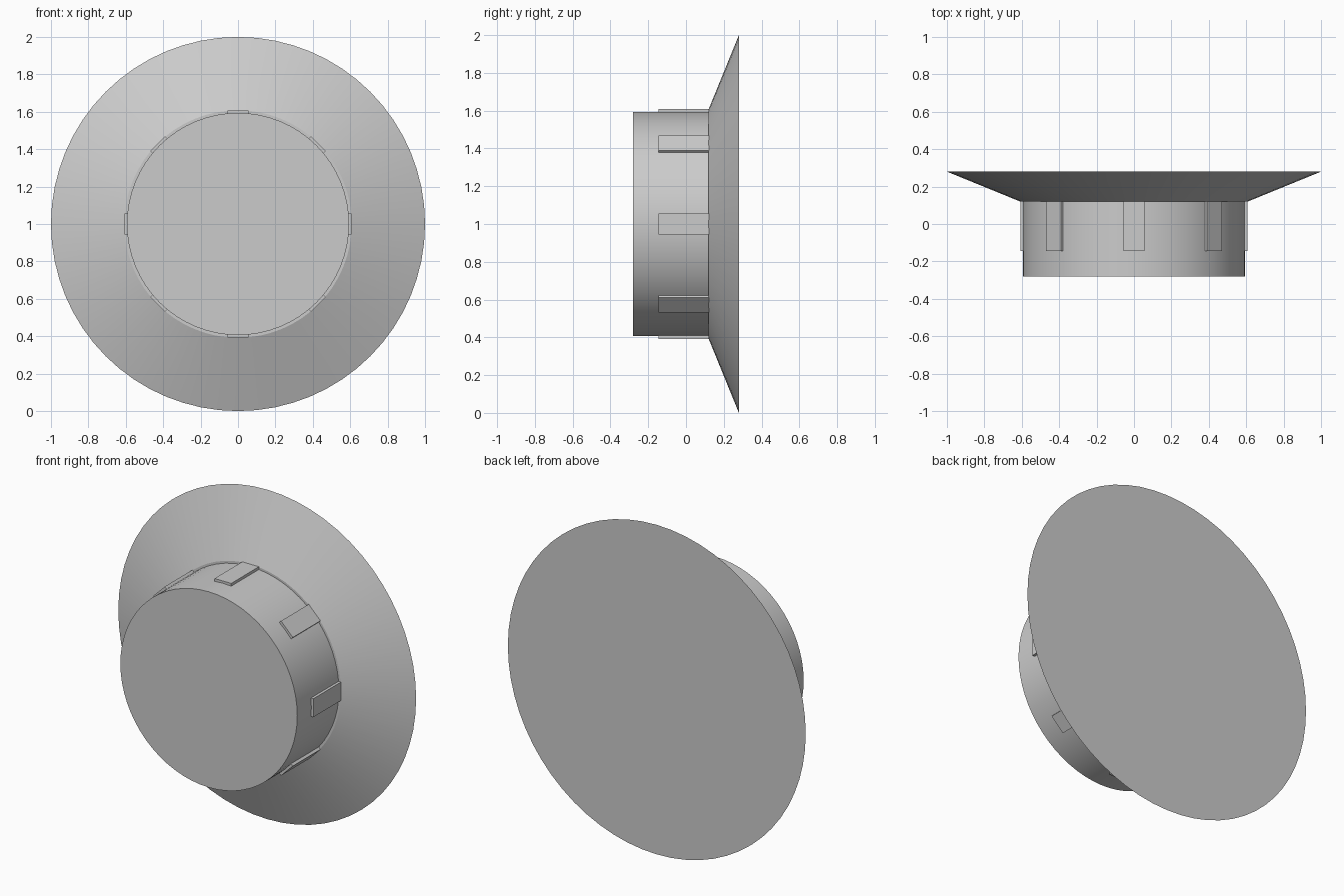
import bpy
import math
from mathutils import Matrix, Vector

SEGMENTS = 64
CENTRE = Vector((0, 0, 1))

cube = bpy.data.objects.get("Cube")
if cube:
    bpy.data.objects.remove(cube, do_unlink=True)

grey = bpy.data.materials.new("light_grey")
grey.use_nodes = True
colour = (0.6, 0.6, 0.6, 1)
grey.diffuse_color = colour
grey.node_tree.nodes["Principled BSDF"].inputs["Base Color"].default_value = colour


def round_part(name, front_radius, back_radius, front, back):
    """Capped cone or cylinder along y, smooth on its side."""
    bpy.ops.mesh.primitive_cone_add(
        vertices=SEGMENTS, radius1=front_radius, radius2=back_radius, depth=back - front,
        location=CENTRE + Vector((0, (front + back) / 2, 0)),
        rotation=(-math.pi / 2, 0, 0))
    part = bpy.context.object
    part.name = name
    part.data.materials.append(grey)
    bpy.ops.object.shade_smooth_by_angle(angle=math.radians(20))


def tab(name, angle):
    """Thin rectangular tab lying on the barrel."""
    front, back, inner, outer = -0.145, 0.125, 0.57, 0.608
    bpy.ops.mesh.primitive_cube_add(size=1)
    part = bpy.context.object
    part.name = name
    part.data.transform(
        Matrix.Translation(CENTRE)
        @ Matrix.Rotation(angle, 4, 'Y')
        @ Matrix.Translation((0, (front + back) / 2, (inner + outer) / 2))
        @ Matrix.Diagonal((0.112, back - front, outer - inner, 1)))
    part.data.materials.append(grey)


# Plug barrel and flared flange
round_part("barrel", 0.594, 0.594, -0.28, 0.13)
round_part("flange", 0.608, 1.0, 0.12, 0.28)

# Ring of tabs around the barrel
for i in range(8):
    tab(f"tab_{i + 1}", i * math.tau / 8)
